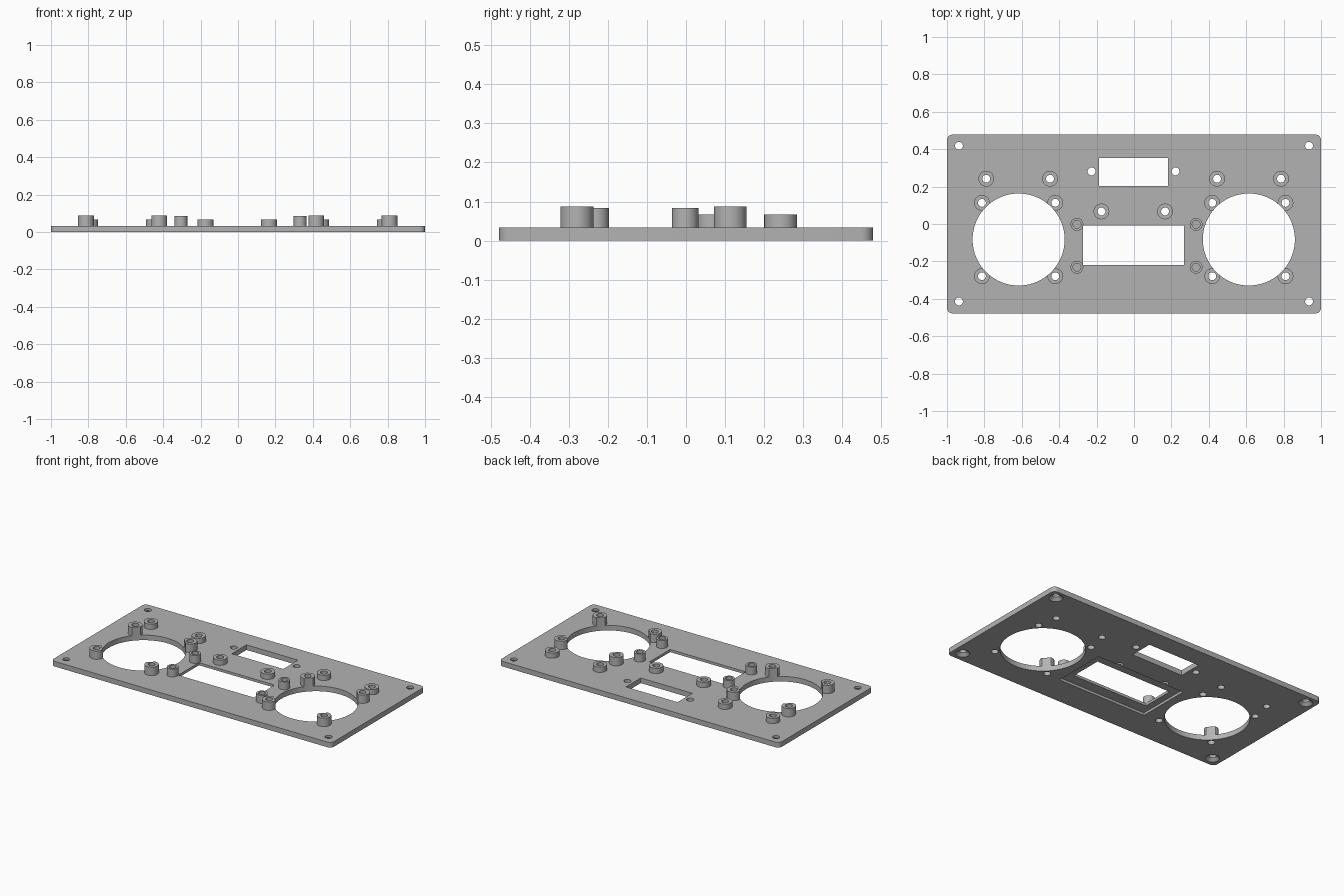
import bpy, bmesh, math

if "Cube" in bpy.data.objects:
    bpy.data.objects.remove(bpy.data.objects["Cube"])

T = 0.033            # plate thickness
SPEAKERS = [(-0.617, -0.083), (0.614, -0.083)]
SPK_R = 0.246

grey = bpy.data.materials.new("plain grey")
grey.diffuse_color = (0.45, 0.45, 0.45, 1)
grey.use_nodes = True
grey.node_tree.nodes["Principled BSDF"].inputs["Base Color"].default_value = grey.diffuse_color


def to_object(name, bm):
    bmesh.ops.recalc_face_normals(bm, faces=bm.faces)
    me = bpy.data.meshes.new(name)
    bm.to_mesh(me)
    bm.free()
    me.materials.append(grey)
    ob = bpy.data.objects.new(name, me)
    bpy.context.collection.objects.link(ob)
    return ob


def add_prism(bm, pts, z0, z1):
    low = [bm.verts.new((x, y, z0)) for x, y in pts]
    top = [bm.verts.new((x, y, z1)) for x, y in pts]
    n = len(pts)
    bm.faces.new(low[::-1])
    bm.faces.new(top)
    for i in range(n):
        j = (i + 1) % n
        bm.faces.new((low[i], low[j], top[j], top[i]))


def circle(x, y, r, n=32):
    return [(x + r * math.cos(2 * math.pi * i / n), y + r * math.sin(2 * math.pi * i / n)) for i in range(n)]


def rect(x0, x1, y0, y1):
    return [(x0, y0), (x1, y0), (x1, y1), (x0, y1)]


def rounded_rect(hx, hy, r, seg=8):
    pts = []
    for k, (sx, sy) in enumerate([(1, 1), (-1, 1), (-1, -1), (1, -1)]):
        for i in range(seg + 1):
            a = math.pi / 2 * (k + i / seg)
            pts.append((sx * (hx - r) + r * math.cos(a), sy * (hy - r) + r * math.sin(a)))
    return pts


def add_lathe(bm, x, y, profile, n=32):
    """Spin a closed (radius, z) profile about a vertical axis."""
    rings = [[bm.verts.new((px, py, z)) for px, py in circle(x, y, r, n)] for r, z in profile]
    for a, b in zip(rings, rings[1:] + rings[:1]):
        for i in range(n):
            j = (i + 1) % n
            bm.faces.new((a[i], a[j], b[j], b[i]))


def cut(ob, cutter):
    bpy.context.view_layer.objects.active = ob
    mod = ob.modifiers.new("cut", 'BOOLEAN')
    mod.operation = 'DIFFERENCE'
    mod.solver = 'EXACT'
    mod.object = cutter
    bpy.ops.object.modifier_apply(modifier=mod.name)


def smooth(ob):
    bpy.ops.object.select_all(action='DESELECT')
    ob.select_set(True)
    bpy.context.view_layer.objects.active = ob
    bpy.ops.object.shade_smooth_by_angle(angle=math.radians(30))


# Positions of raised bosses and plain screw holes
speaker_bosses = [(cx + sx * 0.196, cy + sy * 0.196)
                  for cx, cy in SPEAKERS for sx in (-1, 1) for sy in (-1, 1)]
low_bosses = [(x, 0.242) for x in (-0.79, -0.449, 0.444, 0.786)] + [(-0.174, 0.067), (0.166, 0.067)]
display_posts = [(x, y) for x in (-0.305, 0.332) for y in (-0.002, -0.231)]
corner_holes = [(x, y) for x in (-0.936, 0.936) for y in (-0.414, 0.418)]
window_holes = [(-0.227, 0.281), (0.222, 0.281)]

# Plate with rounded corners
bm = bmesh.new()
add_prism(bm, rounded_rect(1.0, 0.478, 0.03), 0, T)
plate = to_object("panel_plate", bm)

# Through cutter: speaker openings, windows, screw holes
bm = bmesh.new()
for x, y in SPEAKERS:
    add_prism(bm, circle(x, y, SPK_R, 96), -0.1, 0.2)
add_prism(bm, rect(-0.273, 0.267, -0.219, -0.008), -0.1, 0.2)
add_prism(bm, rect(-0.187, 0.181, 0.203, 0.353), -0.1, 0.2)
for x, y in speaker_bosses + low_bosses + window_holes + corner_holes:
    add_prism(bm, circle(x, y, 0.021), -0.1, 0.2)
through = to_object("through_cutter", bm)

# Underside cutter: display recess and countersinks
bm = bmesh.new()
add_prism(bm, rect(-0.316, 0.316, -0.288, 0.06), -0.1, 0.016)
for x, y in corner_holes:
    low = [bm.verts.new((px, py, -0.01)) for px, py in circle(x, y, 0.052)]
    top = [bm.verts.new((px, py, 0.02)) for px, py in circle(x, y, 0.019)]
    bm.faces.new(low[::-1])
    bm.faces.new(top)
    for i in range(32):
        j = (i + 1) % 32
        bm.faces.new((low[i], low[j], top[j], top[i]))
under = to_object("underside_cutter", bm)

cut(plate, through)
cut(plate, under)
smooth(plate)


# Hollow bosses standing on the plate
def bosses(name, places, r, bore, top):
    bm = bmesh.new()
    for x, y in places:
        add_lathe(bm, x, y, [(r, T), (r, top), (bore, top), (bore, T)])
    return to_object(name, bm)


spk = bosses("speaker_bosses", speaker_bosses, 0.042, 0.021, 0.087)
low_ob = bosses("board_bosses", low_bosses, 0.042, 0.021, 0.067)
posts = bosses("display_posts", display_posts, 0.034, 0.021, 0.084)

# Trim speaker bosses flush with the round openings
bm = bmesh.new()
for x, y in SPEAKERS:
    add_prism(bm, circle(x, y, SPK_R, 96), -0.1, 0.2)
trim = to_object("trim_cutter", bm)
cut(spk, trim)

for ob in (spk, low_ob, posts):
    smooth(ob)
for ob in (through, under, trim):
    bpy.data.objects.remove(ob, do_unlink=True)
